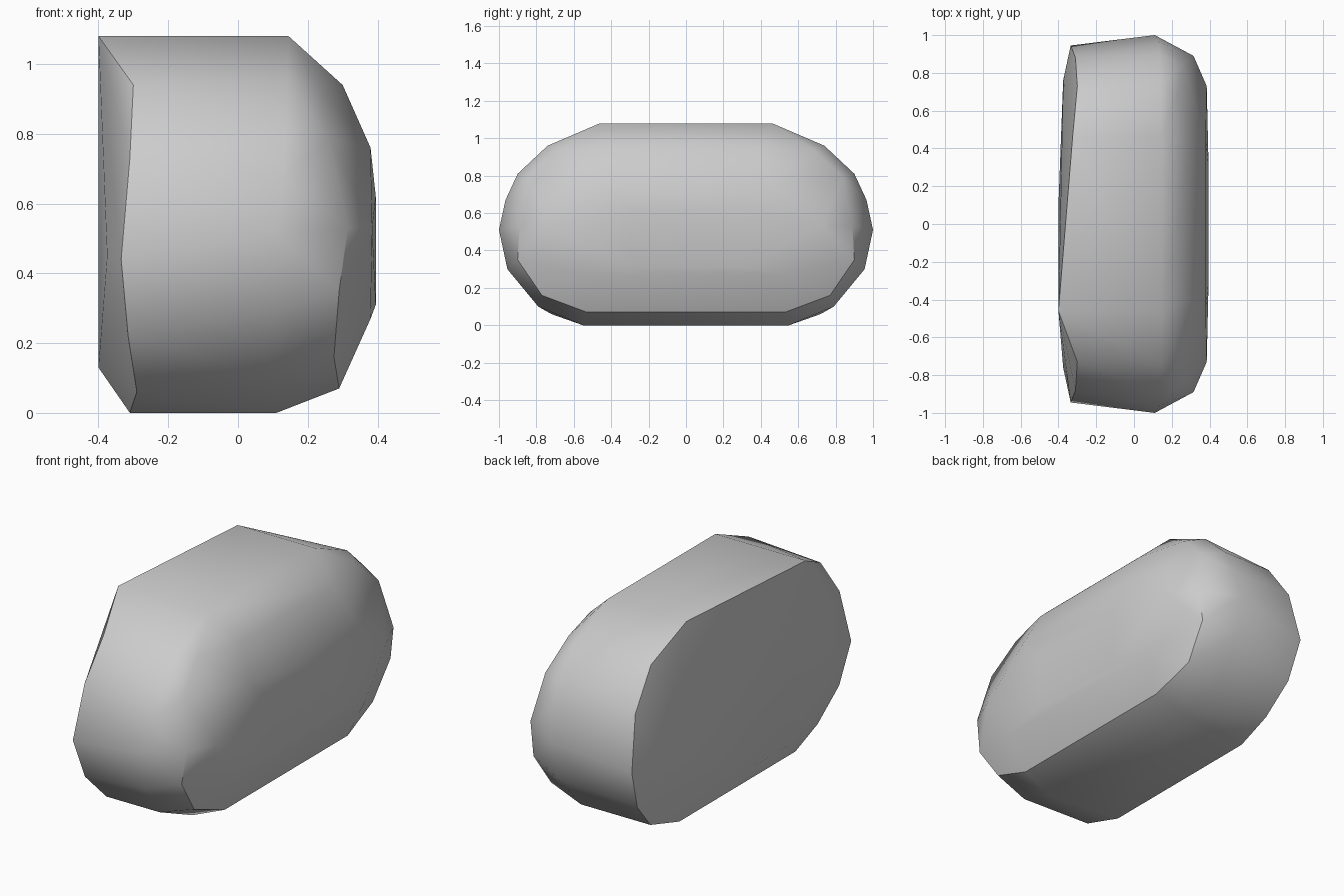
import bpy
import bmesh
import math

cube = bpy.data.objects.get("Cube")
if cube:
    bpy.data.objects.remove(cube)

grey = bpy.data.materials.new("plain grey")
grey.use_nodes = True
grey.diffuse_color = (0.6, 0.6, 0.6, 1)
grey.node_tree.nodes["Principled BSDF"].inputs["Base Color"].default_value = (0.6, 0.6, 0.6, 1)

# Half outlines, each mirrored front to back
flat_side_rim = [(-0.30, 0.73, 0.94), (-0.31, 0.88, 0.73), (-0.335, 0.945, 0.44),
                 (-0.315, 0.87, 0.22), (-0.29, 0.72, 0.06), (-0.31, 0.5, 0)]
widest_rim = [(0.145, 0.46, 1.08), (0.14, 0.74, 0.96), (0.135, 0.9, 0.81),
              (0.13, 0.965, 0.67), (0.11, 1, 0.51), (0.11, 0.955, 0.3),
              (0.08, 0.79, 0.1), (0.11, 0.55, 0)]
shoulder_rim = [(0.30, 0.4, 0.94), (0.23, 0.68, 0.94), (0.26, 0.84, 0.79),
                (0.315, 0.89, 0.53), (0.29, 0.9, 0.35), (0.275, 0.77, 0.16),
                (0.29, 0.53, 0.07)]
domed_face = [(0.38, 0.45, 0.76), (0.385, 0.73, 0.53), (0.38, 0.55, 0.27),
              (0.395, 0.3, 0.62), (0.395, 0.3, 0.31)]
bowed_face = [(-0.375, 0.76, 0.45)]

half = flat_side_rim + widest_rim + shoulder_rim + domed_face + bowed_face
points = [(x, y * s, z) for x, y, z in half for s in (1, -1)]
# Slanted top edge and lower bulge of the flat side
points += [(-0.4, -0.46, 1.08), (-0.325, 0.46, 1.08),
           (-0.4, -0.3, 0.13), (-0.4, 0.1, 0.13)]

# Rounded body skinned over the outlines
bm = bmesh.new()
for p in points:
    bm.verts.new(p)
hull = bmesh.ops.convex_hull(bm, input=bm.verts[:])
loose = [v for v in bm.verts if not v.link_faces]
bmesh.ops.delete(bm, geom=loose, context='VERTS')
bmesh.ops.dissolve_limit(bm, angle_limit=math.radians(1),
                         verts=bm.verts[:], edges=bm.edges[:])
bmesh.ops.recalc_face_normals(bm, faces=bm.faces[:])
mesh = bpy.data.meshes.new("rounded_body")
bm.to_mesh(mesh)
bm.free()
mesh.materials.append(grey)
body = bpy.data.objects.new("rounded_body", mesh)
bpy.context.collection.objects.link(body)

bpy.ops.object.select_all(action='DESELECT')
body.select_set(True)
bpy.context.view_layer.objects.active = body
bpy.ops.object.shade_smooth_by_angle(angle=math.radians(35))
